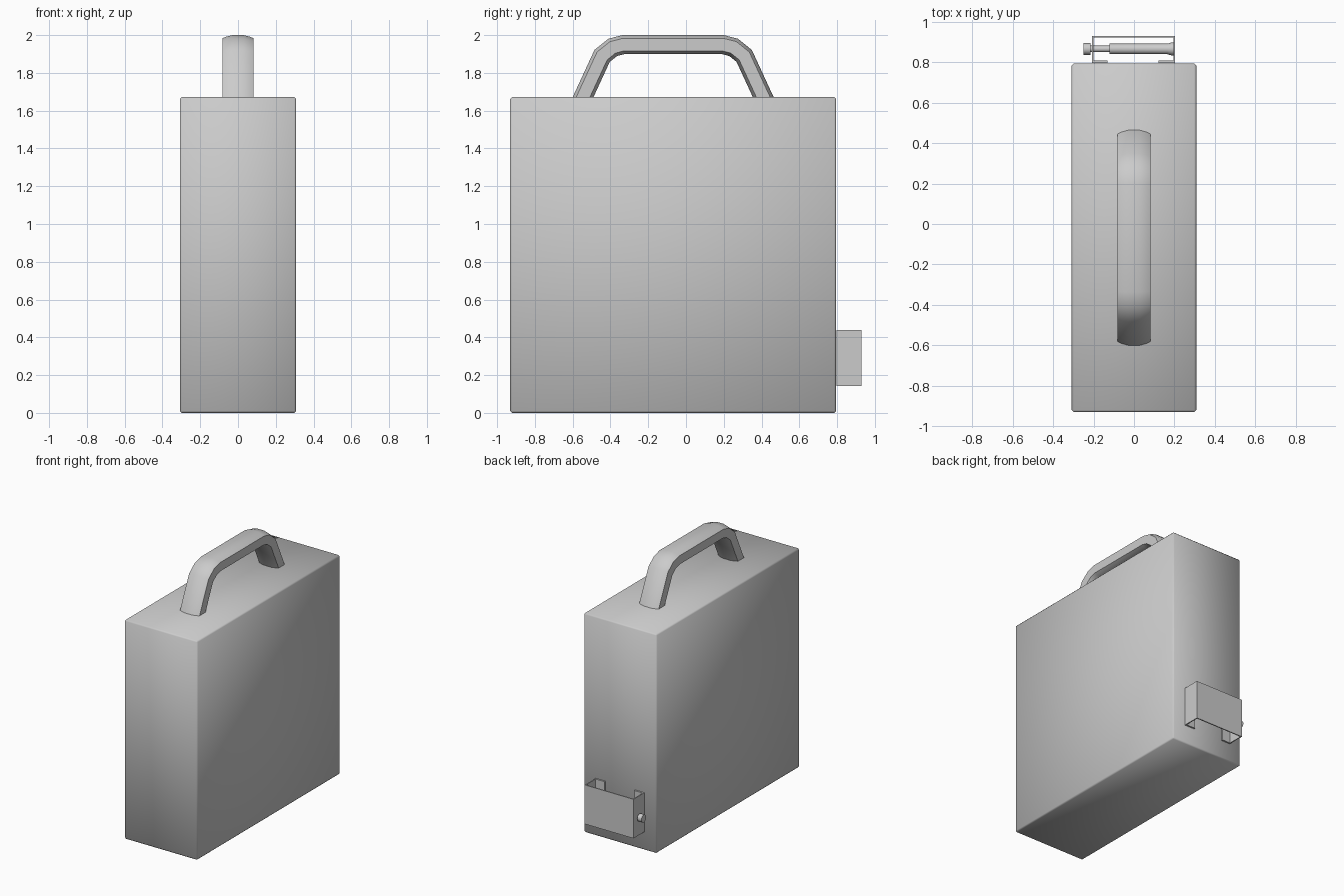
import bpy, bmesh
from math import pi, cos, sin
from mathutils import Vector

if "Cube" in bpy.data.objects:
    bpy.data.objects.remove(bpy.data.objects["Cube"])


def finish(name, bm, angle=None):
    bmesh.ops.recalc_face_normals(bm, faces=bm.faces[:])
    me = bpy.data.meshes.new(name)
    bm.to_mesh(me)
    bm.free()
    ob = bpy.data.objects.new(name, me)
    bpy.context.collection.objects.link(ob)
    bpy.ops.object.select_all(action='DESELECT')
    bpy.context.view_layer.objects.active = ob
    ob.select_set(True)
    if angle is None:
        bpy.ops.object.shade_smooth()
    else:
        bpy.ops.object.shade_smooth_by_angle(angle=angle)
    return ob


def skin(bm, rings, capped=True):
    """Join successive closed rings of points into a tube."""
    loops = [[bm.verts.new(p) for p in r] for r in rings]
    n = len(loops[0])
    for a, b in zip(loops, loops[1:]):
        for i in range(n):
            j = (i + 1) % n
            bm.faces.new((a[i], a[j], b[j], b[i]))
    if capped:
        bm.faces.new(loops[0])
        bm.faces.new(loops[-1])


# Case: tall slab with narrow chamfered edges, softly shaded
MID = -0.068
bm = bmesh.new()
bmesh.ops.create_cube(bm, size=1)
for v in bm.verts:
    v.co = Vector((v.co.x * 0.616, v.co.y * 1.726 + MID, (v.co.z + 0.5) * 1.672))
bmesh.ops.bevel(bm, geom=bm.edges[:], offset=0.01, segments=1, affect='EDGES')
finish("case_body", bm)

# Handle: rounded strap section swept along a bent path with mitred joints
half = [(-0.487, 1.65), (-0.376, 1.89), (-0.320, 1.935), (-0.262, 1.95)]
path = [Vector((0, y + MID, z)) for y, z in half]
path += [Vector((0, -y + MID, z)) for y, z in reversed(half)]
section = [(0.082, -0.033), (0.082, 0.033), (0.065, 0.041), (0.03, 0.05),
           (-0.03, 0.05), (-0.065, 0.041), (-0.082, 0.033), (-0.082, -0.033),
           (-0.065, -0.041), (-0.03, -0.05), (0.03, -0.05), (0.065, -0.041)]
rings = []
for i, p in enumerate(path):
    d0 = (p - path[max(i - 1, 0)]).normalized()
    d1 = (path[min(i + 1, len(path) - 1)] - p).normalized()
    d = (d0 + d1).normalized()
    normal = Vector((0, -d.z, d.y))
    miter = 1 / max(d.dot(d1 if d1.length else d0), 0.5)
    rings.append([p + Vector((x, 0, 0)) + normal * t * miter for x, t in section])
bm = bmesh.new()
skin(bm, rings)
finish("carry_handle", bm, pi / 4)

# Rear bracket: bent sheet with inward feet against the case
T = 0.008
outer = [(-0.13, 0.797), (-0.208, 0.797), (-0.208, 0.93), (0.204, 0.93),
         (0.204, 0.797), (0.12, 0.797)]
inner = [(0.12, 0.797 + T * 1.5), (0.204 - T, 0.797 + T * 1.5), (0.204 - T, 0.93 - T),
         (-0.208 + T, 0.93 - T), (-0.208 + T, 0.797 + T * 1.5), (-0.13, 0.797 + T * 1.5)]
bm = bmesh.new()
skin(bm, [[(x, y, z) for x, y in outer + inner] for z in (0.142, 0.44)])
finish("rear_bracket", bm, pi / 6)

# Roller pin: stepped round bar turned about the x axis
profile = [(-0.25, 0.029), (-0.215, 0.029), (-0.215, 0.016), (-0.12, 0.016),
           (-0.12, 0.026), (0.165, 0.026), (0.185, 0.032), (0.2, 0.032)]
bm = bmesh.new()
skin(bm, [[(x, 0.866 + r * cos(a * pi / 8), 0.28 + r * sin(a * pi / 8))
           for a in range(16)] for x, r in profile])
finish("bracket_pin", bm, pi / 6)
